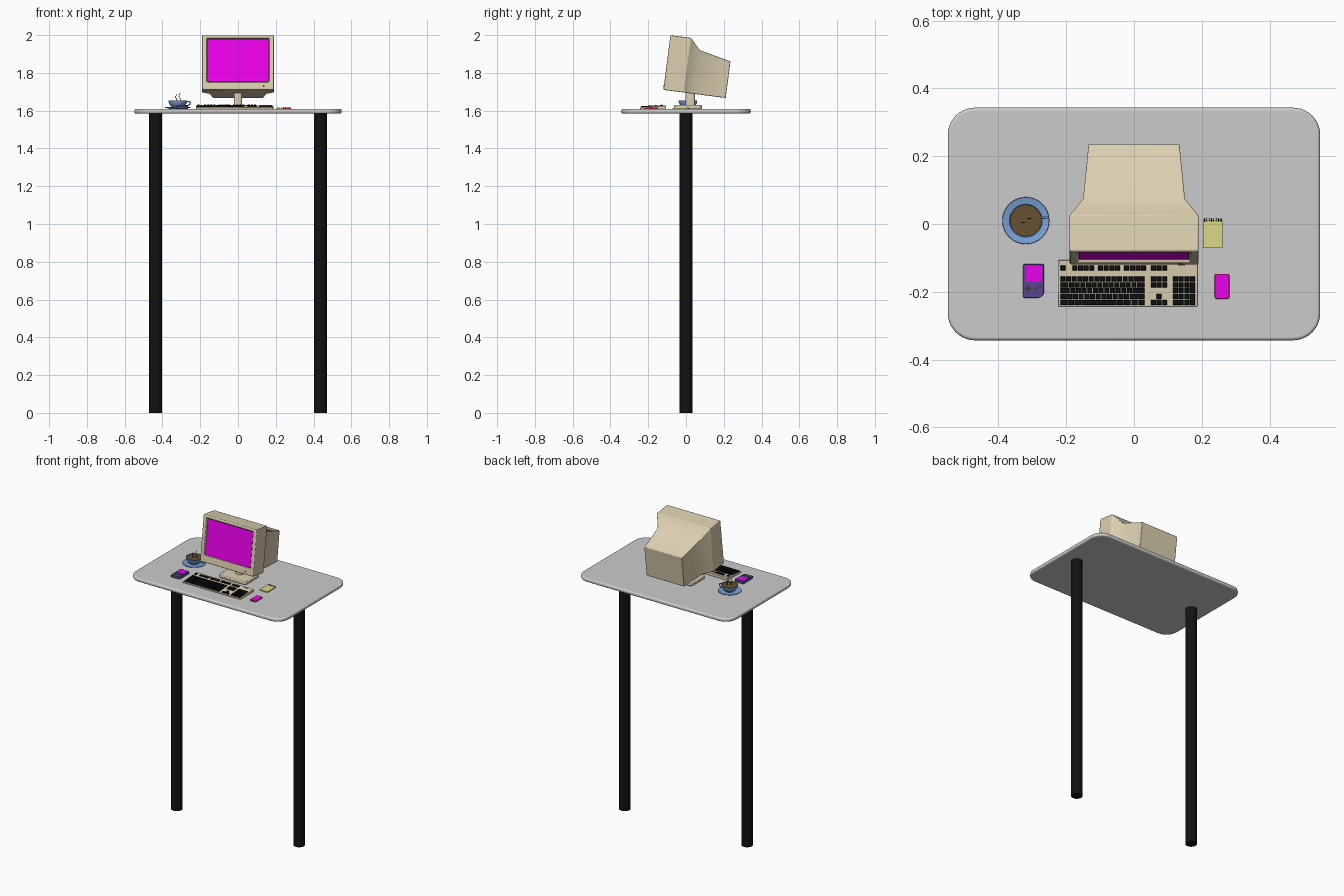
import bpy, bmesh, math
from mathutils import Matrix, Vector

if "Cube" in bpy.data.objects:
    bpy.data.objects.remove(bpy.data.objects["Cube"])

TOP = 1.609


def mat(name, rgb):
    m = bpy.data.materials.new(name)
    m.diffuse_color = (*rgb, 1)
    m.use_nodes = True
    m.node_tree.nodes["Principled BSDF"].inputs["Base Color"].default_value = m.diffuse_color
    return m


BEIGE = mat("beige", (.72, .63, .44))
BLACK = mat("black", (.006, .006, .006))
MAGENTA = mat("screen_magenta", (.85, 0, .85))
BLUE = mat("blue", (.19, .36, .68))
BROWN = mat("coffee_brown", (.14, .08, .03))
PURPLE = mat("purple", (.1, .06, .27))
YELLOW = mat("yellow", (.72, .68, .24))
RED = mat("red", (.5, .03, .08))
DARK = mat("dark_brown", (.05, .04, .03))


def finish(name, bm, material=None, bevel=0, segs=2, matrix=None):
    bmesh.ops.recalc_face_normals(bm, faces=bm.faces)
    me = bpy.data.meshes.new(name)
    bm.to_mesh(me)
    bm.free()
    ob = bpy.data.objects.new(name, me)
    bpy.context.collection.objects.link(ob)
    if material:
        me.materials.append(material)
    if matrix:
        ob.matrix_world = matrix
    if bevel:
        b = ob.modifiers.new("bevel", 'BEVEL')
        b.width, b.segments, b.limit_method = bevel, segs, 'ANGLE'
        b.angle_limit = math.radians(35)
    bpy.ops.object.select_all(action='DESELECT')
    ob.select_set(True)
    bpy.context.view_layer.objects.active = ob
    bpy.ops.object.shade_smooth_by_angle(angle=math.radians(35))
    return ob


def loft(bm, rings):
    """Bridge rings of equal length and cap both ends."""
    vs = [[bm.verts.new(p) for p in r] for r in rings]
    n = len(vs[0])
    for a, b in zip(vs, vs[1:]):
        for i in range(n):
            bm.faces.new((a[i], a[(i + 1) % n], b[(i + 1) % n], b[i]))
    bm.faces.new(vs[0])
    bm.faces.new(vs[-1])


def slab(name, x0, x1, y0, y1, z0, z1, radii, material=None, bevel=0, segs=2, matrix=None, steps=6):
    """Rounded rectangle extruded upward; radii: right-back, left-back, left-front, right-front."""
    if not isinstance(radii, tuple):
        radii = (radii,) * 4
    pts = []
    for k, r in enumerate(radii):
        cx = x1 - r if k in (0, 3) else x0 + r
        cy = y1 - r if k in (0, 1) else y0 + r
        for s in range(steps + 1):
            a = math.pi / 2 * (k + s / steps)
            pts.append((cx + r * math.cos(a), cy + r * math.sin(a)))
    bm = bmesh.new()
    loft(bm, [[(x, y, z) for x, y in pts] for z in (z0, z1)])
    return finish(name, bm, material, bevel, segs, matrix)


def lathe(name, profile, centre, material, n=32):
    bm = bmesh.new()
    rings = [[(r * math.cos(2 * math.pi * i / n), r * math.sin(2 * math.pi * i / n), z)
              for i in range(n)] for r, z in profile]
    loft(bm, rings)
    return finish(name, bm, material, matrix=Matrix.Translation(centre))


def wire(name, pts, radius, material):
    cu = bpy.data.curves.new(name, 'CURVE')
    cu.dimensions = '3D'
    cu.bevel_depth, cu.bevel_resolution, cu.resolution_u = radius, 2, 6
    cu.use_fill_caps = True
    sp = cu.splines.new('BEZIER')
    sp.bezier_points.add(len(pts) - 1)
    for bp, p in zip(sp.bezier_points, pts):
        bp.co = p
        bp.handle_left_type = bp.handle_right_type = 'AUTO'
    cu.materials.append(material)
    ob = bpy.data.objects.new(name, cu)
    bpy.context.collection.objects.link(ob)


# Table
slab("table_top", -.549, .549, -.343, .343, 1.585, TOP, .08, bevel=.009, segs=4, steps=10)
for side, sx in (("left", -1), ("right", 1)):
    lathe(side + "_leg", [(.034, 0), (.034, 1.587)], (.437 * sx, 0, 0), BLACK)

# Monitor: tilted local frame, local y runs back from the face
TILT = Matrix.Translation((0, -.12, 1.71)) @ Matrix.Rotation(math.radians(-7.4), 4, 'X')
sections = [(.013, .163, .044, .272), (0, .167, .04, .277), (0, .186, .004, .288), (.004, .19, 0, .292),
            (.109, .19, 0, .292), (.166, .15, 0, .233), (.333, .134, 0, .195)]
bm = bmesh.new()
loft(bm, [[(-w, u, a), (w, u, a), (w, u, b), (-w, u, b)] for u, w, a, b in sections])
finish("monitor_body", bm, BEIGE, .003, matrix=TILT)
FACE = TILT @ Matrix.Rotation(math.radians(90), 4, 'X')  # x right, y up, z out of the face
slab("monitor_screen_border", -.163, .163, .044, .272, -.014, -.011, .008, DARK, matrix=FACE)
slab("monitor_screen", -.161, .161, .046, .27, -.012, -.009, .012, MAGENTA, matrix=FACE)
slab("power_button", .131, .141, .015, .025, -.002, .002, .0049, DARK, matrix=FACE)

# Monitor stand
slab("stand_base", -.098, .098, -.063, .085, TOP, 1.63, .02, BEIGE, .005)
slab("stand_neck", -.021, .021, -.002, .047, 1.625, 1.705, .012, BEIGE)

# Keyboard
KX0, KX1, KY0, KY1 = -.223, .187, -.243, -.106


def deck(y):
    return 1.617 + .010 * (y - KY0) / (KY1 - KY0)


bm = bmesh.new()
loft(bm, [[(x, KY0, TOP), (x, KY1, TOP), (x, KY1, deck(KY1)), (x, KY0, deck(KY0))] for x in (KX0, KX1)])
finish("keyboard_case", bm, BEIGE, .002)

P, Q = .0167, .0171  # key pitch across and along
bm = bmesh.new()


def key(x, y, w=1, h=1):
    """Tapered cap; x, y is its back left corner, w and h are in key units."""
    g, t = .0009, .0026
    rings = []
    for m, dz in ((g, -.001), (t, .006)):
        xs, ys = (x + m, x + w * P - m), (y - h * Q + m, y - m)
        rings.append([(px, py, deck(py) + dz) for px, py in
                      ((xs[0], ys[0]), (xs[1], ys[0]), (xs[1], ys[1]), (xs[0], ys[1]))])
    loft(bm, rings)


ROW = [-.154 - i * Q for i in range(5)]
main = [[1] * 13 + [2], [1.5] + [1] * 12 + [1.5], [1.75] + [1] * 11 + [2.25],
        [2.25] + [1] * 10 + [2.75], [1.25] * 3 + [6.25] + [1.25] * 4]
for y, widths in zip(ROW, main):
    x = -.218
    for w in widths:
        key(x, y, w)
        x += w * P
for x, n in ((-.218, 1), (-.183, 4), (-.107, 4), (-.030, 4), (.049, 3)):
    for i in range(n):
        key(x + i * P, -.1215)
for i in range(3):
    for r in (0, 1, 4):
        key(.049 + i * P, ROW[r])
    for r in range(4):
        key(.114 + i * P, ROW[r])
key(.049 + P, ROW[3])
key(.114, ROW[4], 2)
key(.114 + 2 * P, ROW[4])
key(.114 + 3 * P, ROW[0])
for r in (1, 3):
    key(.114 + 3 * P, ROW[r], 1, 2)
finish("keyboard_keys", bm, BLACK)
slab("keyboard_lights", .13, .15, -.122, -.118, 1.62, 1.627, .001, DARK)

# Coffee cup, saucer and steam
C = Vector((-.319, .01, TOP))
lathe("saucer", [(.035, 0), (.045, .001), (.0695, .008), (.0685, .01), (.043, .004), (.03, .004)], C, BLUE)
lathe("cup", [(.022, .003), (.026, .008), (.038, .016), (.047, .03), (.05, .046),
              (.047, .046), (.044, .03), (.03, .014)], C, BLUE)
lathe("coffee", [(.043, .036), (.0465, .041)], C, BROWN)
wire("cup_handle", [C + Vector(p) for p in
     ((.046, .008, .038), (.06, .009, .039), (.066, .009, .03), (.058, .009, .02), (.042, .008, .018))], .0032, BLUE)
for i, (dx, dy, h) in enumerate(((-.008, -.006, .036), (.01, .006, .044))):
    wire("steam_%d" % (i + 1), [C + Vector((dx + .004 * math.sin(k * math.pi / 2), dy, .042 + h * k / 5))
                                for k in range(6)], .0015, BLACK)

# Handheld game
slab("handheld_body", -.327, -.265, -.218, -.118, TOP, 1.625, (.005, .005, .005, .02), PURPLE, .002)
slab("handheld_screen", -.319, -.272, -.169, -.124, 1.62, 1.6262, .003, MAGENTA)
slab("pad_across", -.321, -.303, -.193, -.187, 1.62, 1.628, .001, DARK)
slab("pad_along", -.315, -.309, -.199, -.181, 1.62, 1.628, .001, DARK)
for i, (x, y) in enumerate(((-.287, -.19), (-.276, -.184))):
    lathe("handheld_button_%d" % (i + 1), [(.004, 1.62), (.004, 1.628)], (x, y, 0), DARK, 12)

# Phone
slab("phone_body", .238, .281, -.221, -.147, TOP, 1.616, .006, RED, .001)
slab("phone_screen", .24, .279, -.219, -.149, 1.614, 1.6168, .005, MAGENTA)

# Notepad with binding rings
slab("notepad", .203, .261, -.071, .012, TOP, 1.615, .001, YELLOW)
for i in range(8):
    x = .208 + i * .0069
    wire("notepad_ring_%d" % (i + 1), [(x, .008, 1.6155), (x, .012, 1.6175), (x, .016, 1.615), (x, .014, 1.61)],
         .001, BLACK)
